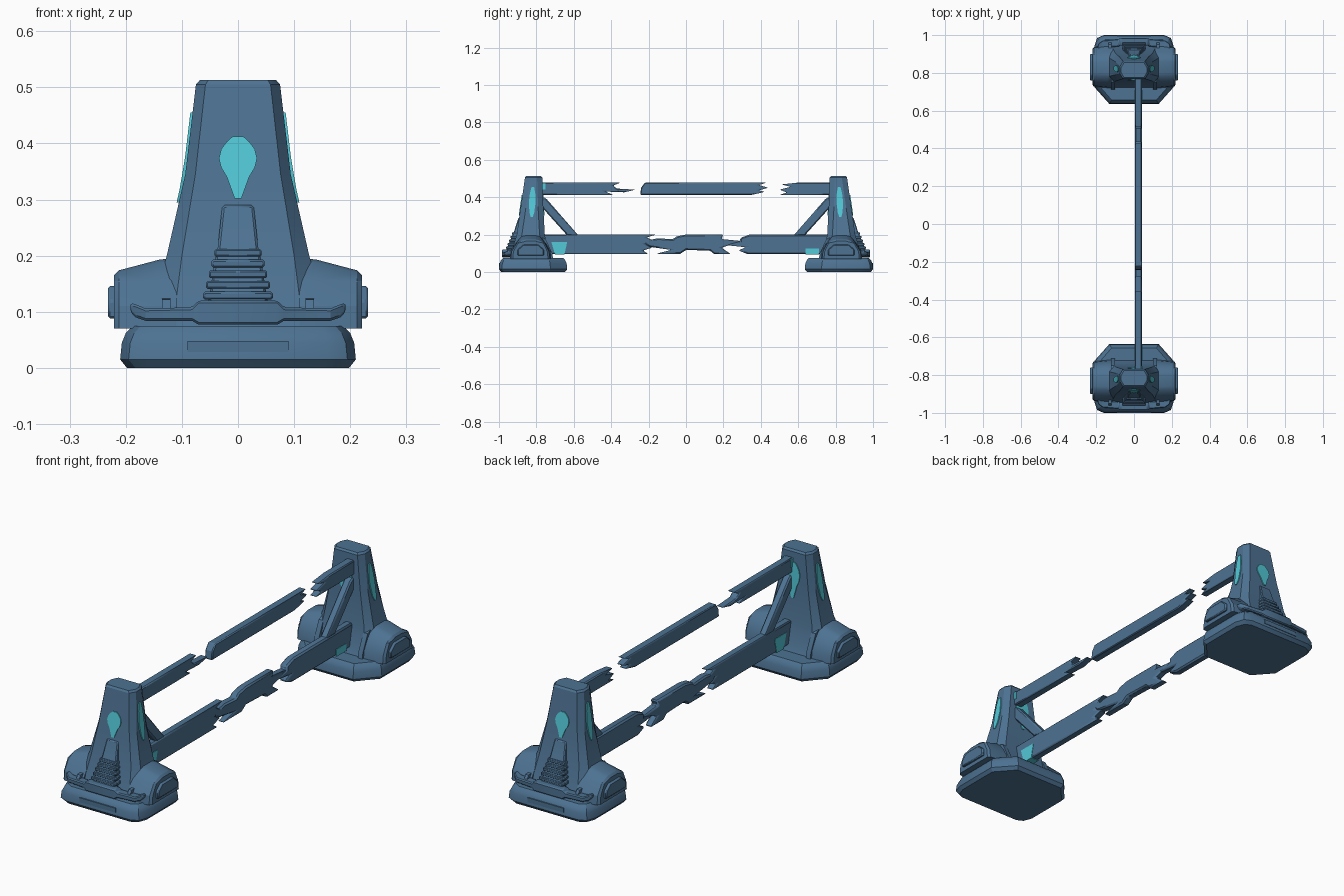
import bpy
import bmesh
import math

cube = bpy.data.objects.get("Cube")
if cube:
    bpy.data.objects.remove(cube)


def material(name, colour):
    mat = bpy.data.materials.new(name)
    mat.use_nodes = True
    mat.diffuse_color = colour
    mat.node_tree.nodes["Principled BSDF"].inputs["Base Color"].default_value = colour
    return mat


BLUE = material("steel blue", (0.075, 0.17, 0.29, 1))
TEAL = material("glowing teal", (0.085, 0.58, 0.68, 1))
parts = []


def finish(name, bm, mat, bevel=0):
    """Turn a bmesh into a named object with one colour."""
    bmesh.ops.recalc_face_normals(bm, faces=bm.faces[:])
    mesh = bpy.data.meshes.new(name)
    bm.to_mesh(mesh)
    bm.free()
    mesh.materials.append(mat)
    obj = bpy.data.objects.new(name, mesh)
    bpy.context.collection.objects.link(obj)
    if bevel:
        mod = obj.modifiers.new("Bevel", "BEVEL")
        mod.width = bevel
        mod.segments = 1
        mod.limit_method = "ANGLE"
        mod.angle_limit = math.radians(35)
    parts.append(obj)
    return obj


def loft(name, rings, mat=BLUE, bevel=0):
    """Skin a list of equal-length rings and cap both ends."""
    bm = bmesh.new()
    rows = [[bm.verts.new(p) for p in ring] for ring in rings]
    count = len(rows[0])
    for low, high in zip(rows, rows[1:]):
        for i in range(count):
            j = (i + 1) % count
            bm.faces.new((low[i], low[j], high[j], high[i]))
    bm.faces.new(rows[0])
    bm.faces.new(rows[-1])
    return finish(name, bm, mat, bevel)


def rect(a0, a1, b0, b1):
    return [(a0, b0), (a1, b0), (a1, b1), (a0, b1)]


def box(name, x0, x1, y0, y1, z0, z1, mat=BLUE, bevel=0):
    return loft(name, [[(x, y, z) for x, y in rect(x0, x1, y0, y1)] for z in (z0, z1)], mat, bevel)


def slab(name, outline, x0, x1, mat=BLUE, bevel=0):
    """Extrude a (y, z) outline along x."""
    return loft(name, [[(x, y, z) for y, z in outline] for x in (x0, x1)], mat, bevel)


# Tower sections: height, side half width, face half width, outer y, inner y
SECTIONS = [
    (0.06, 0.165, 0.118, -0.95, -0.715),
    (0.10, 0.155, 0.113, -0.935, -0.735),
    (0.20, 0.127, 0.100, -0.905, -0.755),
    (0.345, 0.094, 0.076, -0.884, -0.763),
    (0.505, 0.075, 0.058, -0.861, -0.768),
    (0.513, 0.068, 0.053, -0.855, -0.775),
]


def tower_at(z, column):
    for a, b in zip(SECTIONS, SECTIONS[1:]):
        if a[0] <= z <= b[0]:
            t = (z - a[0]) / (b[0] - a[0])
            return a[column] + t * (b[column] - a[column])


def tower_ring(z, side, face, outer, inner, s):
    c = 0.028
    half = [(face, outer), (side, outer + c), (side, inner - c), (face, inner)]
    return [(x, y * s, z) for x, y in half] + [(-x, y * s, z) for x, y in reversed(half)]


# Teardrop: fraction of height, half width
TEARDROP = [(0, 0.006), (0.15, 0.012), (0.35, 0.02), (0.5, 0.03), (0.65, 0.034),
            (0.8, 0.03), (0.92, 0.02), (1, 0.01)]


def face_lens(name, column, z0, z1, out, s):
    rings = []
    for f, w in TEARDROP:
        z = z0 + f * (z1 - z0)
        y = tower_at(z, column)
        rings.append([(x, yy * s, z) for x, yy in rect(-w, w, y - out * 0.003, y + out * 0.004)])
    loft(name, rings, TEAL)


def side_lens(name, s, m):
    rings = []
    for f, w in ((0, 0.006), (0.15, 0.013), (0.5, 0.018), (0.8, 0.014), (1, 0.007)):
        z = 0.295 + 0.16 * f
        x = tower_at(z, 1)
        y = -0.825 + 0.006 * f
        rings.append([(xx * m, yy * s, z) for xx, yy in rect(x - 0.003, x + 0.004, y - w, y + w)])
    loft(name, rings, TEAL)


def base_ring(z, d, s):
    half = [(0.16 - d / 2, -1 + d), (0.195 - d, -0.985 + d), (0.21 - d, -0.94 + d / 2),
            (0.21 - d, -0.725 - d / 2), (0.13 - d / 2, -0.635 - d)]
    return [(x, y * s, z) for x, y in half] + [(-x, y * s, z) for x, y in reversed(half)]


def pod_ring(x, shrink, top, s, m):
    c = -0.83
    prof = [(-0.945, 0.07), (-0.94, 0.11), (-0.91, 0.155), (-0.88, top - 0.005), (-0.86, top),
            (-0.80, top), (-0.78, top - 0.005), (-0.75, 0.155), (-0.725, 0.11), (-0.72, 0.07)]
    return [(x * m, (c + (y - c) * shrink) * s, min(z, top)) for y, z in prof]


def build_tower(end, s):
    base = [(0, 0.012), (0.015, 0), (0.045, 0.003), (0.062, 0.01), (0.075, 0.022)]
    loft(end + "_base", [base_ring(z, d, s) for z, d in base])
    box(end + "_base_panel", -0.09, 0.09, -1.001 * s, -0.99 * s, 0.028, 0.048)
    loft(end + "_tower", [tower_ring(*row, s) for row in SECTIONS])
    face_lens(end + "_outer_lens", 3, 0.302, 0.412, -1, s)
    face_lens(end + "_inner_lens", 4, 0.302, 0.46, 1, s)

    # Ribbed spine on the outer face
    spine = [(0.085, 0.058, 0.035), (0.2, 0.04, 0.022), (0.215, 0.036, 0.017), (0.29, 0.028, 0.004)]
    loft(end + "_spine", [[(x, y * s, z) for x, y in
         rect(-w, w, tower_at(z, 3) - d, tower_at(z, 3) + 0.02)] for z, w, d in spine], bevel=0.004)
    for i in range(5):
        z = 0.122 + i * 0.019
        w = 0.062 - i * 0.005
        y = tower_at(z, 3) - 0.033 + i * 0.002
        box(end + "_spine_rib", -w, w, y * s, (y + 0.04) * s, z, z + 0.014, bevel=0.003)

    # Bumper: x, outer y, bottom z, top z
    arm = [(0.192, -0.95, 0.1, 0.116), (0.182, -0.96, 0.09, 0.113), (0.165, -0.972, 0.084, 0.106),
           (0.082, -0.98, 0.084, 0.108), (0.07, -0.985, 0.077, 0.12)]
    path = arm + [(-x, y, a, b) for x, y, a, b in reversed(arm)]
    loft(end + "_bumper", [[(x, yy * s, z) for yy, z in rect(y, y + 0.04, a, b)]
         for x, y, a, b in path], bevel=0.004)

    for side, m in (("left", 1), ("right", -1)):
        label = end + "_" + side
        side_lens(label + "_lens", s, m)
        loft(label + "_pod", [pod_ring(0.11, 1, 0.196, s, m), pod_ring(0.14, 1, 0.193, s, m),
             pod_ring(0.212, 0.93, 0.174, s, m), pod_ring(0.221, 0.84, 0.165, s, m)])
        cap = [(-0.9, 0.088), (-0.9, 0.12), (-0.87, 0.146), (-0.79, 0.146), (-0.76, 0.12), (-0.76, 0.088)]
        slab(label + "_pod_cap", [(y * s, z) for y, z in cap], 0.215 * m, 0.232 * m, bevel=0.004)
        # Fins beside the tower foot and bumper
        fin = [(-0.78, 0.065), (-0.78, 0.19), (-0.75, 0.175), (-0.715, 0.1), (-0.71, 0.065)]
        slab(label + "_inner_fin", [(y * s, z) for y, z in fin], 0.1 * m, 0.122 * m)
        fin = [(-0.965, 0.1), (-0.95, 0.122), (-0.91, 0.125), (-0.91, 0.1)]
        slab(label + "_outer_fin", [(y * s, z) for y, z in fin], 0.12 * m, 0.135 * m)

    # Diagonal strut from tower to lower rail
    strut = [(-0.77, 0.405), (-0.745, 0.39), (-0.575, 0.195), (-0.635, 0.195), (-0.77, 0.345)]
    slab(end + "_strut", [(y * s, z) for y, z in strut], 0.005, 0.041, bevel=0.006)


build_tower("front", 1)
build_tower("back", -1)

# Broken rails between the towers
RAILS = {
    "upper_rail_front": [(-0.78, 0.478), (-0.35, 0.478), (-0.39, 0.462), (-0.37, 0.446), (-0.27, 0.44),
                         (-0.33, 0.426), (-0.43, 0.43), (-0.39, 0.412), (-0.78, 0.412)],
    "upper_rail_middle": [(-0.245, 0.412), (-0.24, 0.45), (-0.22, 0.478), (0.43, 0.478), (0.39, 0.465),
                          (0.44, 0.45), (0.39, 0.437), (0.42, 0.428), (0.35, 0.412)],
    "upper_rail_back": [(0.5, 0.412), (0.54, 0.425), (0.5, 0.44), (0.56, 0.455), (0.51, 0.468),
                        (0.6, 0.478), (0.78, 0.478), (0.78, 0.412)],
    "lower_rail_front": [(-0.77, 0.2), (-0.16, 0.2), (-0.21, 0.185), (-0.17, 0.165), (-0.22, 0.15),
                         (-0.18, 0.13), (-0.23, 0.115), (-0.2, 0.095), (-0.77, 0.095)],
    "lower_rail_middle": [(-0.23, 0.165), (-0.15, 0.18), (-0.07, 0.175), (-0.05, 0.19), (0, 0.2),
                          (0.2, 0.2), (0.19, 0.176), (0.3, 0.165), (0.19, 0.13), (0.24, 0.095),
                          (0.15, 0.095), (0.13, 0.114), (0, 0.118), (-0.03, 0.097), (-0.16, 0.097),
                          (-0.08, 0.118), (-0.2, 0.135)],
    "lower_rail_back": [(0.2, 0.145), (0.29, 0.165), (0.29, 0.182), (0.34, 0.2), (0.77, 0.2),
                        (0.77, 0.095), (0.33, 0.095), (0.28, 0.115), (0.32, 0.132)],
}
for name, outline in RAILS.items():
    slab(name, outline, 0.004, 0.042, bevel=0.007)

# Glowing sockets at the rail ends
slab("front_rail_glow", [(-0.72, 0.16), (-0.635, 0.16), (-0.65, 0.093), (-0.7, 0.093)], 0.002, 0.044, TEAL)
slab("back_rail_glow", [(0.64, 0.126), (0.71, 0.126), (0.71, 0.093), (0.64, 0.093)], 0.002, 0.044, TEAL)
box("upper_rail_glow", 0.002, 0.044, -0.768, -0.752, 0.44, 0.476, TEAL)

# Smooth the gentle bends and keep the hard edges
bpy.ops.object.select_all(action="DESELECT")
for obj in parts:
    obj.select_set(True)
bpy.context.view_layer.objects.active = parts[0]
bpy.ops.object.shade_smooth_by_angle(angle=math.radians(25))
